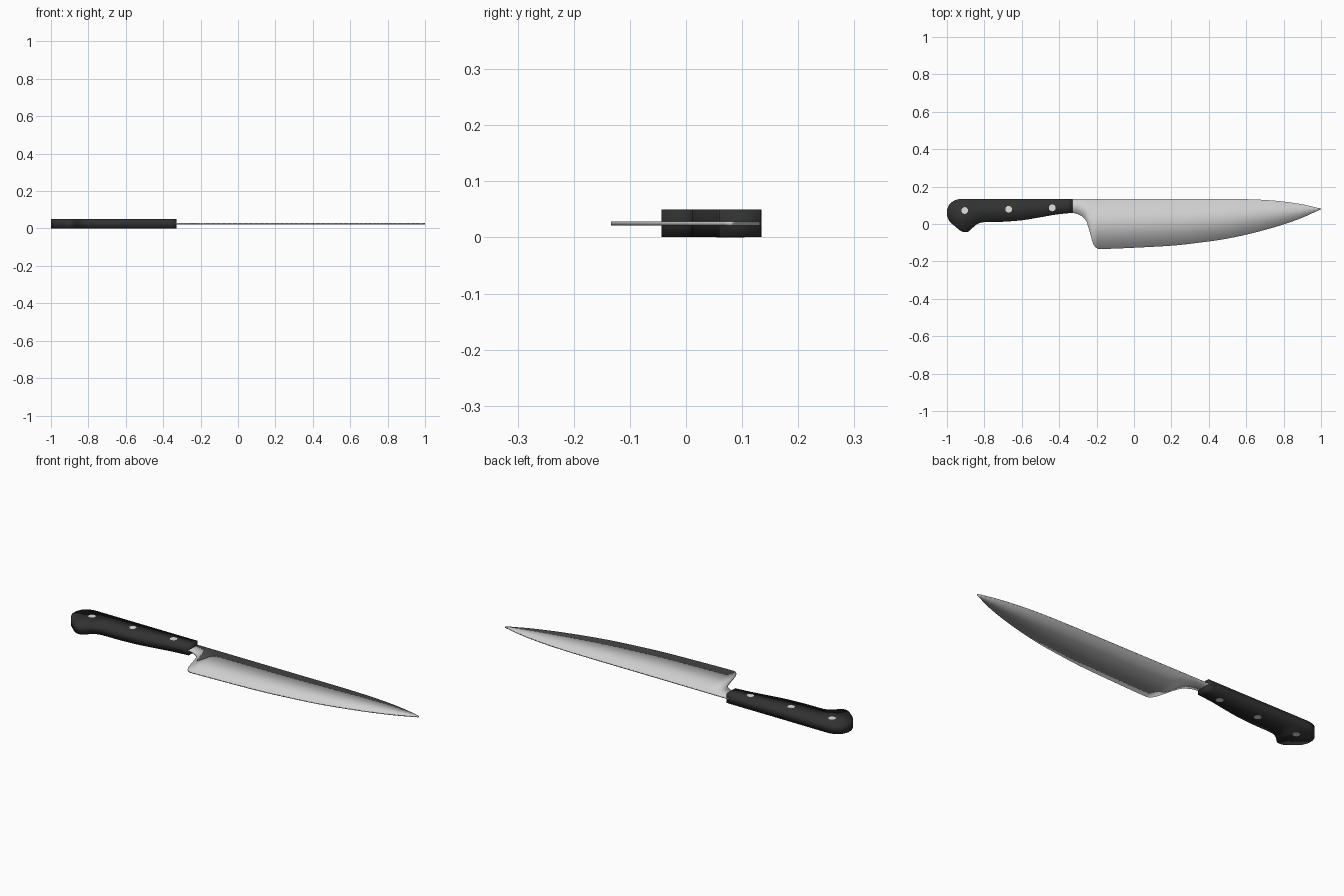
import bpy, bmesh, math

if "Cube" in bpy.data.objects:
    bpy.data.objects.remove(bpy.data.objects["Cube"])


def material(name, rgb):
    m = bpy.data.materials.new(name)
    m.diffuse_color = (*rgb, 1)
    m.use_nodes = True
    m.node_tree.nodes["Principled BSDF"].inputs["Base Color"].default_value = m.diffuse_color
    return m


steel = material("brushed steel", (0.62, 0.62, 0.62))
black = material("black handle", (0.03, 0.032, 0.03))
pin = material("rivet metal", (0.75, 0.75, 0.75))


def curve_at(pts, x):
    """Smooth (Hermite) height of an outline at x."""
    n = len(pts)

    def slope(i):
        a, b = pts[max(i - 1, 0)], pts[min(i + 1, n - 1)]
        return (b[1] - a[1]) / (b[0] - a[0])
    for i in range(n - 1):
        (x0, y0), (x1, y1) = pts[i], pts[i + 1]
        if x <= x1:
            h = x1 - x0
            t = (x - x0) / h
            return ((2*t**3 - 3*t*t + 1) * y0 + (t**3 - 2*t*t + t) * h * slope(i)
                    + (3*t*t - 2*t**3) * y1 + (t**3 - t*t) * h * slope(i + 1))
    return pts[-1][1]


def slab(name, upper, lower, z0, z1, mat):
    """Plate between two outlines, softly shaded all over."""
    marks = sorted({p[0] for p in upper + lower})
    xs = []
    for a, b in zip(marks, marks[1:]):
        k = max(2, math.ceil((b - a) / 0.03))
        xs += [a + (b - a) * i / k for i in range(k)]
    xs.append(marks[-1])
    bm = bmesh.new()
    rings = []
    for x in xs:
        hi, lo = curve_at(upper, x), curve_at(lower, x)
        rings.append([bm.verts.new(c) for c in
                      ((x, lo, z0), (x, hi, z0), (x, hi, z1), (x, lo, z1))])
    for a, b in zip(rings, rings[1:]):
        for i in range(4):
            j = (i + 1) % 4
            bm.faces.new((a[i], a[j], b[j], b[i]))
    bm.faces.new(rings[0])
    bm.faces.new(rings[-1])
    bmesh.ops.recalc_face_normals(bm, faces=bm.faces)
    for f in bm.faces:
        f.smooth = True
    me = bpy.data.meshes.new(name)
    bm.to_mesh(me)
    bm.free()
    me.materials.append(mat)
    ob = bpy.data.objects.new(name, me)
    bpy.context.collection.objects.link(ob)
    return ob


# Blade: straight spine, curved edge, scooped heel
spine = [(-0.35, 0.134), (0.2, 0.134), (0.5, 0.134), (0.65, 0.131),
         (0.78, 0.122), (0.9, 0.105), (1.0, 0.082)]
edge = [(-0.35, 0.06), (-0.32, 0.058), (-0.29, 0.048), (-0.268, 0.032),
        (-0.253, 0.011), (-0.233, -0.056), (-0.222, -0.096), (-0.21, -0.12),
        (-0.195, -0.132), (-0.175, -0.134), (0.0, -0.127), (0.2, -0.116),
        (0.3, -0.106), (0.51, -0.076), (0.72, -0.026), (0.88, 0.026), (1.0, 0.079)]
slab("blade", spine, edge, 0.0215, 0.0285, steel)

# Handle: straight back, hooked butt
back = [(-1.0, 0.075), (-0.99, 0.1), (-0.97, 0.12), (-0.94, 0.132),
        (-0.9, 0.134), (-0.6, 0.134), (-0.33, 0.134)]
belly = [(-1.0, 0.045), (-0.987, 0.015), (-0.96, -0.01), (-0.925, -0.038),
         (-0.905, -0.044), (-0.885, -0.04), (-0.86, -0.018), (-0.84, -0.001),
         (-0.81, 0.009), (-0.7, 0.012), (-0.6, 0.02), (-0.5, 0.036),
         (-0.42, 0.05), (-0.33, 0.06)]
slab("handle", back, belly, 0.0005, 0.0495, black)

# Three rivets through the handle
for i, (x, y) in enumerate([(-0.905, 0.072), (-0.67, 0.079), (-0.437, 0.086)]):
    bpy.ops.mesh.primitive_cylinder_add(vertices=20, radius=0.018, depth=0.05,
                                        location=(x, y, 0.025))
    ob = bpy.context.object
    ob.name = f"rivet_{i + 1}"
    ob.data.materials.append(pin)
    bpy.ops.object.shade_smooth_by_angle()
